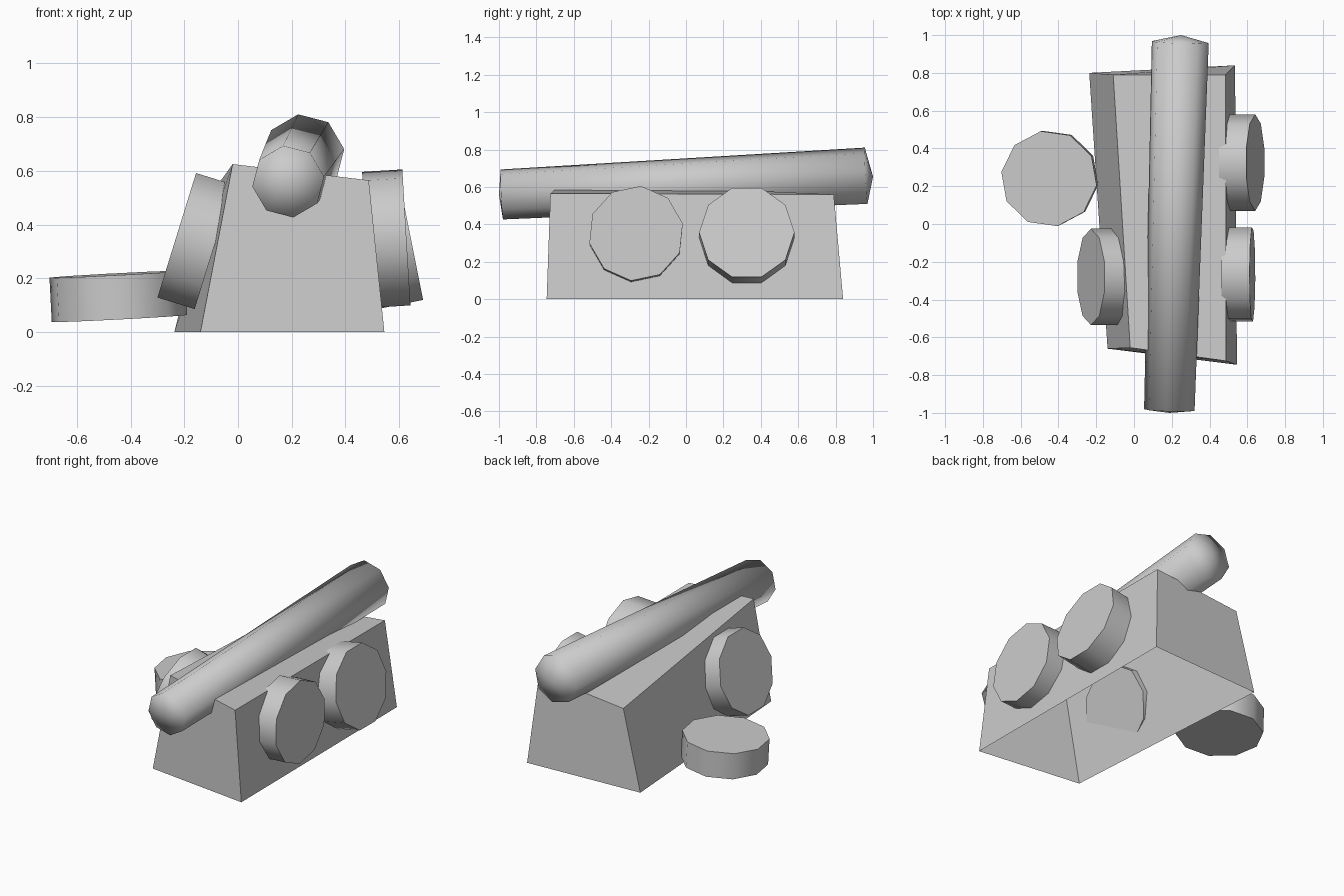
import bpy, bmesh
from math import cos, sin, radians, tau
from mathutils import Vector

if "Cube" in bpy.data.objects:
    bpy.data.objects.remove(bpy.data.objects["Cube"])


def make_object(name, bm, smooth_angle=None):
    bmesh.ops.recalc_face_normals(bm, faces=bm.faces)
    mesh = bpy.data.meshes.new(name)
    bm.to_mesh(mesh)
    bm.free()
    ob = bpy.data.objects.new(name, mesh)
    bpy.context.collection.objects.link(ob)
    if smooth_angle:
        bpy.ops.object.select_all(action='DESELECT')
        ob.select_set(True)
        bpy.context.view_layer.objects.active = ob
        bpy.ops.object.shade_smooth_by_angle(angle=radians(smooth_angle))
    return ob


def ring(bm, center, axis, ref, radius, sides, turn):
    n = Vector(axis).normalized()
    u = (Vector(ref) - n * n.dot(Vector(ref))).normalized()
    v = n.cross(u)
    angles = [radians(turn) + tau * i / sides for i in range(sides)]
    return [bm.verts.new(Vector(center) + radius * (cos(a) * u + sin(a) * v)) for a in angles]


def bridge(bm, a, b):
    for i in range(len(a)):
        j = (i + 1) % len(a)
        bm.faces.new((a[i], a[j], b[j], b[i]))


# Carriage: tapered, slightly twisted box, open underneath
bm = bmesh.new()
base = [bm.verts.new(p) for p in
        [(-0.14, -0.66, 0), (0.545, -0.745, 0), (0.535, 0.84, 0), (-0.237, 0.80, 0)]]
top = [bm.verts.new(p) for p in
       [(-0.02, -0.655, 0.625), (0.487, -0.725, 0.565), (0.485, 0.79, 0.56), (-0.11, 0.79, 0.50)]]
bridge(bm, base, top)
bm.faces.new(top)
make_object("carriage", bm)

# Barrel: tapered octagon with shallow pointed ends
bm = bmesh.new()
front_c, back_c = Vector((0.187, -0.985, 0.56)), Vector((0.245, 0.963, 0.66))
axis = back_c - front_c
rings = [ring(bm, c, axis, (1, 0, 0), r, 8, -8)
         for c, r in ((front_c, 0.135), (back_c, 0.152))]
bridge(bm, *rings)
for loop, tip in zip(rings, ((0.187, -1.0, 0.56), (0.25, 1.0, 0.655))):
    point = bm.verts.new(tip)
    for i in range(8):
        bm.faces.new((loop[i], loop[(i + 1) % 8], point))
make_object("barrel", bm, 100)

# Wheels: outer face centre, outward axis, reference direction, thickness, turn
Y, X = (0, 1, 0), (1, 0, 0)
wheels = {
    "front_right_wheel": ((0.627, -0.267, 0.352), (1, 0, 0.06), Y, 0.15, 12),
    "back_right_wheel": ((0.642, 0.325, 0.357), (1, 0, 0.2), Y, 0.16, 0),
    "front_left_wheel": ((-0.228, -0.28, 0.36), (-1, 0, 0.31), Y, 0.145, 0),
    "fallen_wheel": ((-0.45, 0.24, 0.215), (-0.052, -0.015, 1), X, 0.165, -8),
}
for name, (center, axis, ref, thick, turn) in wheels.items():
    bm = bmesh.new()
    inner_c = Vector(center) - Vector(axis).normalized() * thick
    outer = ring(bm, center, axis, ref, 0.255, 10, turn)
    inner = ring(bm, inner_c, axis, ref, 0.255, 10, turn)
    bridge(bm, outer, inner)
    bm.faces.new(outer)
    bm.faces.new(inner[::-1])
    make_object(name, bm, 40)
